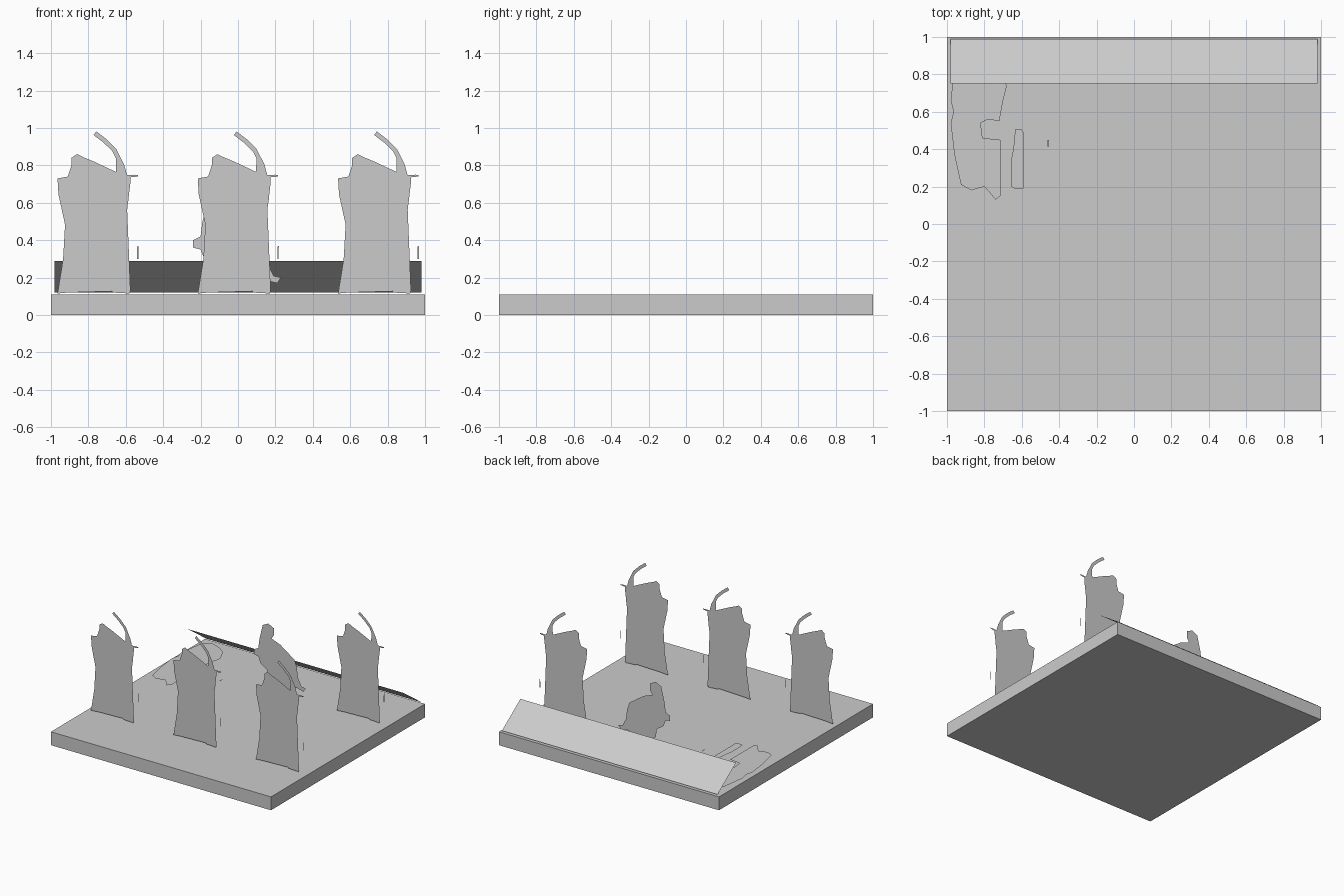
import bpy, bmesh
from mathutils import Vector

grey = bpy.data.materials.new("plain_grey")
grey.diffuse_color = (0.6, 0.6, 0.6, 1)


def add(name, bm):
    mesh = bpy.data.meshes.new(name)
    bm.to_mesh(mesh)
    bm.free()
    mesh.materials.append(grey)
    ob = bpy.data.objects.new(name, mesh)
    bpy.context.collection.objects.link(ob)
    return ob


def upright(dx, y):
    """Maps a flat outline onto a standing plane."""
    return lambda p: (p[0] + dx, y, p[1])


def lying(z):
    """Maps a flat outline onto a plane lying on the base."""
    return lambda p: (p[0], p[1], z)


def cutout(name, outline, place):
    bm = bmesh.new()
    bm.faces.new([bm.verts.new(place(p)) for p in outline])
    bmesh.ops.triangulate(bm, faces=bm.faces[:])
    return add(name, bm)


def ribbon(path, width):
    """Outline of a flat strip that follows a path."""
    pts = [Vector(p) for p in path]
    left, right = [], []
    for i, p in enumerate(pts):
        d = (pts[min(i + 1, len(pts) - 1)] - pts[max(i - 1, 0)]).normalized()
        n = Vector((-d.y, d.x)) * width / 2
        left.append(p + n)
        right.append(p - n)
    return left + right[::-1]


# base slab
bm = bmesh.new()
bmesh.ops.create_cube(bm, size=1)
for v in bm.verts:
    v.co = (v.co.x * 2, v.co.y * 2, (v.co.z + 0.5) * 0.11)
add("base_slab", bm)

# leaning panel along the back edge
cutout("back_panel", [(-0.98, 0), (0.98, 0), (0.98, 1), (-0.98, 1)],
       lambda p: (p[0], 0.99 - 0.24 * p[1], 0.12 + 0.17 * p[1]))

# archer outlines: head, bow arm, robe, legs, quiver, drawing arm
body = [(-.89, .84), (-.86, .86), (-.83, .845), (-.77, .82), (-.76, .74),
        (-.70, .735), (-.62, .72), (-.60, .74), (-.575, .735), (-.575, .71),
        (-.61, .705), (-.68, .695), (-.745, .71), (-.74, .62), (-.70, .49),
        (-.67, .37), (-.655, .27), (-.665, .22), (-.64, .17), (-.575, .13),
        (-.58, .115), (-.67, .12), (-.705, .20), (-.73, .265), (-.77, .245),
        (-.82, .28), (-.88, .26), (-.905, .22), (-.91, .12), (-.965, .115),
        (-.945, .18), (-.935, .30), (-.90, .37), (-.90, .45), (-.925, .50),
        (-.945, .575), (-.90, .585), (-.86, .58), (-.84, .63), (-.88, .645),
        (-.96, .645), (-.965, .73), (-.91, .74), (-.85, .745), (-.86, .785),
        (-.89, .80)]
bow = ribbon([(-.765, .972), (-.71, .93), (-.66, .88), (-.62, .80),
              (-.598, .72), (-.597, .62), (-.615, .52), (-.64, .45),
              (-.652, .385)], .024)
shaft = ribbon([(-.76, .73), (-.68, .728), (-.60, .742), (-.535, .745)], .007)
point = [(-.595, .735), (-.55, .738), (-.535, .745), (-.55, .75), (-.595, .748)]
sliver = [(-.54, .30), (-.533, .30), (-.532, .37), (-.539, .365)]

for i, (dx, y) in enumerate([(0, -.53), (.75, -.53), (1.5, -.53), (1.5, .52)]):
    place = upright(dx, y)
    for part, shape in (("body", body), ("bow", bow), ("arrow", shaft),
                        ("arrow_point", point), ("loose_sliver", sliver)):
        cutout(f"archer_{part}_{i + 1}", shape, place)

# kneeling figure near the back
cutout("kneeling_figure", [
    (-.16, .62), (-.11, .645), (-.06, .62), (-.06, .56), (-.08, .53),
    (0, .50), (.03, .44), (.08, .42), (.13, .41), (.15, .35), (.16, .27),
    (.19, .21), (.23, .20), (.21, .17), (.15, .185), (.07, .15), (-.05, .16),
    (-.11, .19), (-.12, .26), (-.18, .30), (-.20, .35), (-.24, .36),
    (-.24, .40), (-.20, .42), (-.19, .50), (-.15, .55)], upright(0, .55))

# fallen figure lying flat on the base
cutout("fallen_figure", [
    (-.97, .75), (-.98, .66), (-.965, .60), (-.98, .54), (-.96, .37),
    (-.92, .34), (-.90, .31), (-.925, .21), (-.87, .18), (-.80, .20),
    (-.795, .37), (-.765, .37), (-.765, .16), (-.74, .13), (-.715, .15),
    (-.715, .45), (-.81, .46), (-.82, .54), (-.78, .56), (-.72, .55),
    (-.70, .66), (-.68, .74), (-.73, .85), (-.80, .90), (-.88, .93),
    (-.95, .88)], lying(.13))
cutout("fallen_limb", [
    (-.655, .20), (-.64, .19), (-.59, .19), (-.59, .49), (-.60, .505),
    (-.635, .505), (-.645, .40), (-.655, .35)], lying(.135))
cutout("fallen_sliver", [(-.462, .415), (-.455, .415), (-.455, .45),
                         (-.462, .45)], lying(.13))
